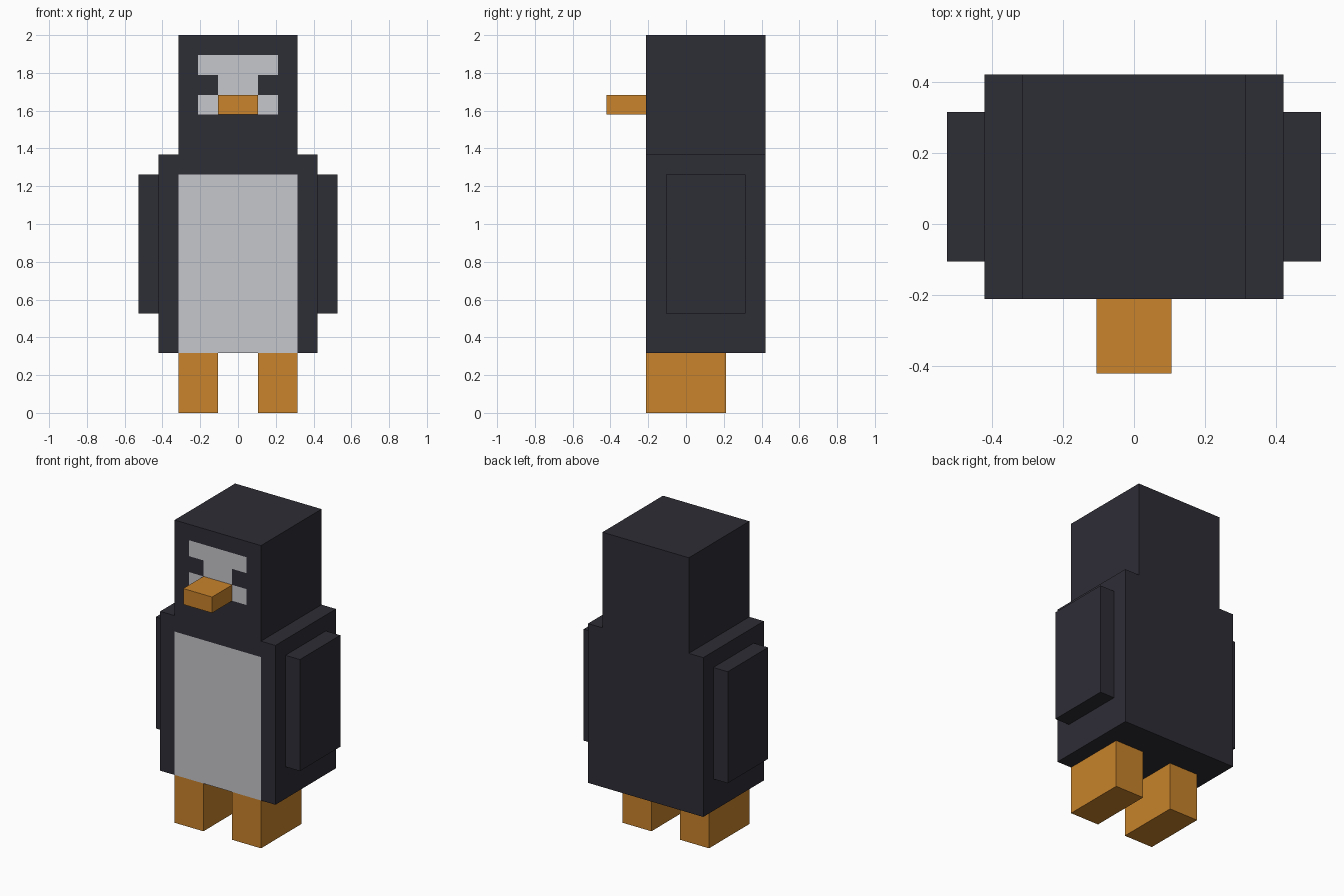
import bpy
import bmesh
from mathutils import Vector

if "Cube" in bpy.data.objects:
    bpy.data.objects.remove(bpy.data.objects["Cube"], do_unlink=True)

U = 2 / 19  # one block of the grid the model is designed on


def material(name, color):
    mat = bpy.data.materials.new(name)
    mat.use_nodes = True
    mat.diffuse_color = (*color, 1)
    bsdf = mat.node_tree.nodes["Principled BSDF"]
    bsdf.inputs["Base Color"].default_value = (*color, 1)
    bsdf.inputs["Roughness"].default_value = 0.9
    return mat


dark = material("dark charcoal", (0.027, 0.026, 0.037))
pale = material("pale grey", (0.565, 0.571, 0.604))
orange = material("orange", (0.578, 0.227, 0.024))


def box(name, x, y, z, mats, cuts_x=(), cuts_z=(), painted=None):
    """Box from block ranges; front faces where painted(x, z) holds get the second material."""
    bm = bmesh.new()
    bmesh.ops.create_cube(bm, size=1)
    for v in bm.verts:
        v.co = Vector([r[0] if c < 0 else r[1] for c, r in zip(v.co, (x, y, z))])
    for axis, cuts in ((Vector((1, 0, 0)), cuts_x), (Vector((0, 0, 1)), cuts_z)):
        for c in cuts:
            geom = bm.verts[:] + bm.edges[:] + bm.faces[:]
            bmesh.ops.bisect_plane(bm, geom=geom, plane_co=axis * c, plane_no=axis)
    bm.normal_update()
    if painted:
        for f in bm.faces:
            center = f.calc_center_median()
            if f.normal.y < -0.5 and painted(abs(center.x), center.z):
                f.material_index = 1
    bmesh.ops.scale(bm, vec=(U, U, U), verts=bm.verts)
    mesh = bpy.data.meshes.new(name)
    bm.to_mesh(mesh)
    bm.free()
    for m in mats:
        mesh.materials.append(m)
    obj = bpy.data.objects.new(name, mesh)
    bpy.context.collection.objects.link(obj)
    return obj


# Body with a pale belly
box("body", (-4, 4), (-2, 4), (3, 13), (dark, pale), (-3, 3), (12,),
    lambda x, z: x < 3 and z < 12)

# Head with face markings: two wide bars joined by a narrow one
box("head", (-3, 3), (-2, 4), (13, 19), (dark, pale), (-2, -1, 1, 2), (15, 16, 17, 18),
    lambda x, z: 15 < z < 18 and x < (1 if 16 < z < 17 else 2))

box("beak", (-1, 1), (-4, -2), (15, 16), (orange,))

# Paired wings and legs
for side, s in (("left", 1), ("right", -1)):
    box(side + "_wing", sorted((4 * s, 5 * s)), (-1, 3), (5, 12), (dark,))
    box(side + "_leg", sorted((s, 3 * s)), (-2, 2), (0, 3), (orange,))
